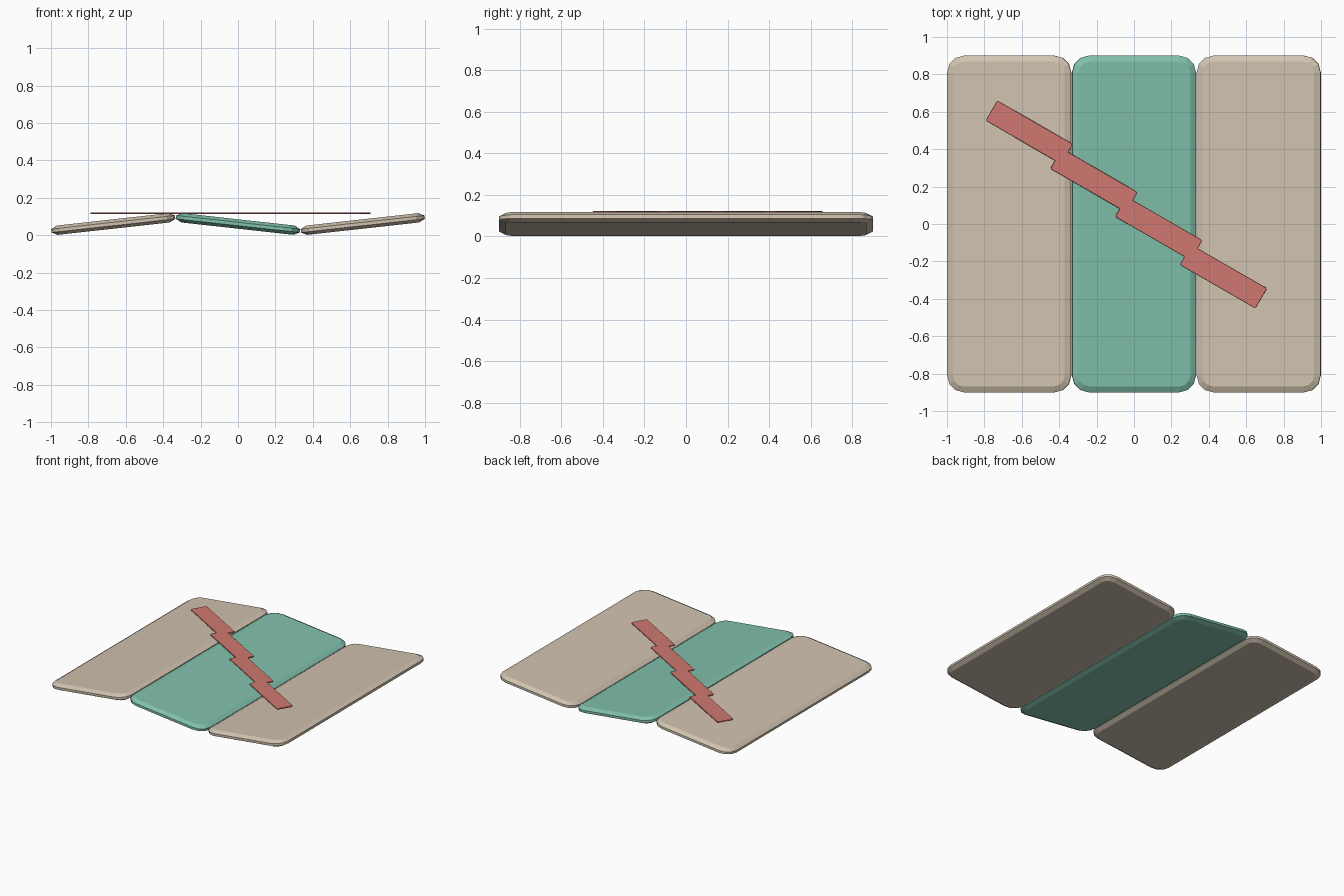
import bpy, bmesh, math
from mathutils import Matrix

if "Cube" in bpy.data.objects:
    bpy.data.objects.remove(bpy.data.objects["Cube"])


def material(name, rgb):
    m = bpy.data.materials.new(name)
    m.diffuse_color = (*rgb, 1)
    m.use_nodes = True
    m.node_tree.nodes["Principled BSDF"].inputs["Base Color"].default_value = m.diffuse_color
    return m


TAN = material("warm paper", (0.63, 0.54, 0.43))
GREEN = material("soft green", (0.22, 0.53, 0.41))
RED = material("route red", (0.62, 0.19, 0.16))


def slab(name, w, d, t, radius, segs, inset, drop, mat, matrix):
    """Rounded rectangle plate whose top and bottom rims are chamfered."""
    bm = bmesh.new()
    rings = []
    for z, k in ((-t / 2, inset), (-t / 2 + drop, 0), (t / 2 - drop, 0), (t / 2, inset)):
        r = max(radius - k, 0.001)
        ring = []
        for q, (sx, sy) in enumerate(((1, 1), (-1, 1), (-1, -1), (1, -1))):
            for i in range(segs + 1):
                a = math.pi / 2 * (q + i / segs)
                ring.append(bm.verts.new((sx * (w / 2 - k - r) + r * math.cos(a),
                                          sy * (d / 2 - k - r) + r * math.sin(a), z)))
        rings.append(ring)
    n = len(rings[0])
    for lo, hi in zip(rings, rings[1:]):
        for i in range(n):
            j = (i + 1) % n
            bm.faces.new((lo[i], lo[j], hi[j], hi[i]))
    bm.faces.new(rings[0][::-1])
    bm.faces.new(rings[-1])
    mesh = bpy.data.meshes.new(name)
    bm.to_mesh(mesh)
    bm.free()
    mesh.materials.append(mat)
    ob = bpy.data.objects.new(name, mesh)
    ob.matrix_world = matrix
    bpy.context.collection.objects.link(ob)


# Three zigzag folded panels
for name, x, tilt, mat in (("left_panel", -0.667, -6.3, TAN),
                           ("middle_panel", 0, 6.3, GREEN),
                           ("right_panel", 0.667, -6.3, TAN)):
    slab(name, 0.666, 1.8, 0.05, 0.09, 3, 0.032, 0.016, mat,
         Matrix.Translation((x, 0, 0.06)) @ Matrix.Rotation(math.radians(tilt), 4, 'Y'))

# Route drawn as four overlapping diagonal strips
for i in range(4):
    slab(f"route_strip_{i + 1}", 0.468, 0.125, 0.009, 0.008, 1, 0.002, 0.002, RED,
         Matrix.Translation((-0.56 + 0.346 * i, 0.49 - 0.257 * i, 0.1175))
         @ Matrix.Rotation(math.radians(-30), 4, 'Z'))
